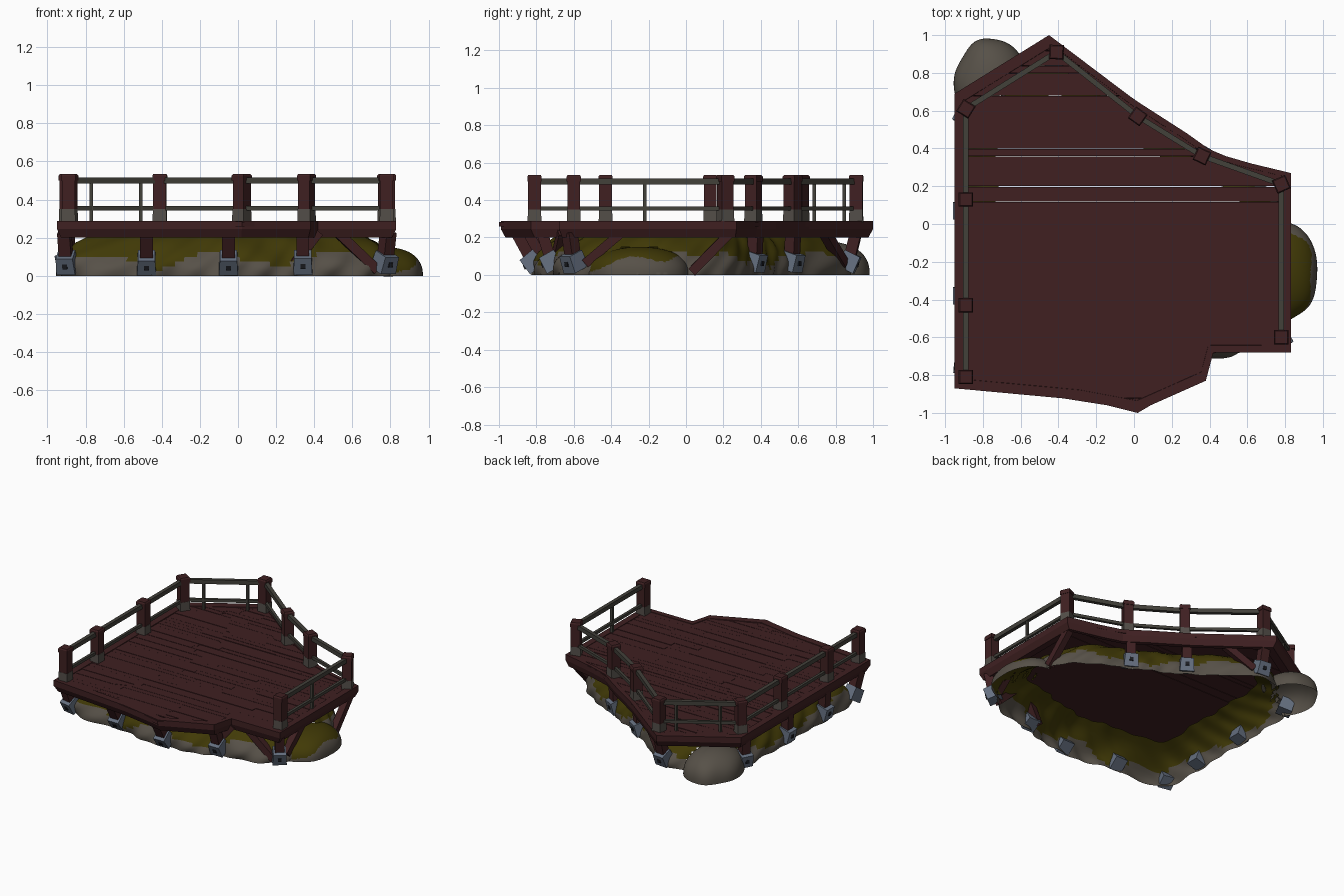
import bpy, bmesh, math, random
from mathutils import Vector

if "Cube" in bpy.data.objects:
    bpy.data.objects.remove(bpy.data.objects["Cube"])
random.seed(4)

def mat(name, col):
    m = bpy.data.materials.new(name)
    m.diffuse_color = (*col, 1)
    m.use_nodes = True
    m.node_tree.nodes["Principled BSDF"].inputs["Base Color"].default_value = m.diffuse_color
    return m

WOOD = mat("red_brown_wood", (0.050, 0.0145, 0.0155))
RAIL = mat("grey_rail", (0.055, 0.052, 0.042))
BASE = mat("post_base_grey", (0.085, 0.075, 0.065))
MOSS = mat("olive_moss", (0.053, 0.042, 0.002))
ROCK = mat("rock_grey", (0.095, 0.082, 0.065))
STEEL = mat("blue_grey_block", (0.13, 0.16, 0.215))
DARK = mat("dark_bolt", (0.012, 0.013, 0.017))

def finish(name, bm, *mats):
    bmesh.ops.recalc_face_normals(bm, faces=bm.faces)
    me = bpy.data.meshes.new(name)
    bm.to_mesh(me)
    bm.free()
    for m in mats:
        me.materials.append(m)
    ob = bpy.data.objects.new(name, me)
    bpy.context.collection.objects.link(ob)
    return ob

def hexa(bm, quad0, quad1):
    """Closed six-sided solid between two quads."""
    a = [bm.verts.new(p) for p in quad0]
    b = [bm.verts.new(p) for p in quad1]
    bm.faces.new(a)
    bm.faces.new(b)
    for i in range(4):
        j = (i + 1) % 4
        bm.faces.new((a[i], a[j], b[j], b[i]))

def beam(bm, a, b, w, h, taper=1.0, side=None):
    """Rectangular bar from a to b."""
    a, b = Vector(a), Vector(b)
    d = (b - a).normalized()
    s = Vector(side) if side else d.cross(Vector((0, 0, 1)))
    s = (s - d * s.dot(d)).normalized()
    u = s.cross(d)
    ring = lambda c, k: [c + s * (x * w * k / 2) + u * (y * h * k / 2)
                         for x, y in ((-1, -1), (1, -1), (1, 1), (-1, 1))]
    hexa(bm, ring(a, 1), ring(b, taper))

# Deck outline: both chains run from the front tip to the back tip
left = [(0.02, -0.99), (-0.3, -0.93), (-0.95, -0.87), (-0.95, 0.69), (-0.45, 1.0)]
right = [(0.02, -0.99), (0.38, -0.83), (0.42, -0.68), (0.83, -0.679), (0.83, 0.27),
         (0.58, 0.33), (0.42, 0.38), (0.28, 0.48), (0.0, 0.66), (-0.45, 1.0)]
outline = right + left[-2:0:-1]

def x_at(chain, y):
    y = min(max(y, -0.99), 1.0)
    for (x0, y0), (x1, y1) in zip(chain, chain[1:]):
        if y0 <= y <= y1:
            return x0 + (x1 - x0) * (y - y0) / (y1 - y0)

# Deck planks, running along x with uneven joints and a few cracks
bm = bmesh.new()
for row in range(50):
    y0 = -1 + row * 0.04
    y1 = y0 + 0.04 - random.choice((0, 0, 0, 0, 0.003))
    L0, L1, R0, R1 = x_at(left, y0), x_at(left, y1), x_at(right, y0), x_at(right, y1)
    cuts = [0, random.uniform(0.25, 0.45), random.uniform(0.6, 0.8), 1]
    for t0, t1 in zip(cuts, cuts[1:]):
        z = 0.284 + random.uniform(-0.002, 0.002)
        q = [(L0 + (R0 - L0) * t0, y0), (L0 + (R0 - L0) * t1, y0),
             (L1 + (R1 - L1) * t1, y1), (L1 + (R1 - L1) * t0, y1)]
        hexa(bm, [(x, y, 0.258) for x, y in q], [(x, y, z) for x, y in q])
finish("deck_planks", bm, WOOD)

# Rim beam around the deck, undercut at the bottom
bm = bmesh.new()
def loop(s, z):
    return [bm.verts.new((-0.06 + (x + 0.06) * s, y * s, z)) for x, y in outline]
loops = [loop(1.0, 0.288), loop(1.0, 0.245), loop(0.975, 0.2), loop(0.92, 0.2), loop(0.945, 0.288)]
for A, B in zip(loops, loops[1:] + loops[:1]):
    for i in range(len(A)):
        j = (i + 1) % len(A)
        bm.faces.new((A[i], A[j], B[j], B[i]))
finish("rim_beam", bm, WOOD)

# Railing posts with stone-coloured bases
posts = [(-0.89, -0.81), (-0.89, -0.43), (-0.89, 0.13), (-0.89, 0.61), (-0.41, 0.91),
         (0.02, 0.57), (0.36, 0.36), (0.78, 0.21), (0.78, -0.60)]
wood, base, rails = bmesh.new(), bmesh.new(), bmesh.new()
for i, (x, y) in enumerate(posts):
    nb = [Vector((*posts[k], 0)) for k in (max(i - 1, 0), min(i + 1, len(posts) - 1))]
    side = nb[1] - nb[0]
    at = lambda z: (x, y, z)
    beam(wood, at(0.28), at(0.505), 0.068, 0.068, 1, side)
    beam(wood, at(0.50), at(0.525), 0.076, 0.076, 1, side)
    beam(wood, at(0.525), at(0.535), 0.076, 0.076, 0.85, side)
    beam(base, at(0.28), at(0.35), 0.074, 0.074, 0.95, side)

# Two rails between neighbouring posts, with slim struts on two spans
for (ax, ay), (bx, by) in zip(posts, posts[1:]):
    beam(rails, (ax, ay, 0.5), (bx, by, 0.5), 0.028, 0.032)
    beam(rails, (ax, ay, 0.355), (bx, by, 0.355), 0.02, 0.022)
for x, y in ((-0.77, 0.685), (-0.51, 0.847), (0.78, -0.22)):
    beam(rails, (x, y, 0.285), (x, y, 0.5), 0.018, 0.018, 1, (1, 0, 0))
finish("railing_posts", wood, WOOD)
finish("post_bases", base, BASE)
finish("rails", rails, RAIL)

# Support legs standing on bolted blocks; third value is the outward lean
feet = [(-0.90, -0.73, -0.2, -1, 0.06), (-0.48, -0.76, 0, -1, 0.09), (-0.05, -0.82, 0, -1, 0.09),
        (0.34, -0.72, 0, -1, 0.05), (0.77, -0.60, 0.4, -0.5, 0.03), (0.34, 0.365, 0.5, 0.9, 0.01),
        (0.0, 0.565, 0.5, 0.8, 0.01), (-0.42, 0.87, 0.1, 1, 0.04), (-0.89, 0.57, -0.6, 0.3, 0.01),
        (-0.90, 0.07, -1, 0, 0.01), (-0.90, -0.38, -1, 0, 0.01)]
legs, blocks, bolts = bmesh.new(), bmesh.new(), bmesh.new()
for x, y, ox, oy, lean in feet:
    n = Vector((ox, oy, 0)).normalized()
    foot = Vector((x, y, 0.065))
    top = foot + n * lean + Vector((0, 0, 0.165))
    d = (top - foot).normalized()
    s = d.cross(n).normalized()
    face = s.cross(d)
    face = face if face.dot(n) > 0 else -face
    tilt = (d + n * 0.25).normalized()
    beam(legs, foot, top, 0.066, 0.06, 1, s)
    beam(blocks, foot - tilt * 0.04, foot + tilt * 0.055, 0.1, 0.1, 0.9, s)
    c = foot + face * 0.045
    beam(bolts, c, c + face * 0.009, 0.026, 0.026, 1, s)

# Diagonal braces
for a, b in (((0.78, 0.24, 0.23), (0.79, 0.03, 0.015)), ((0.52, -0.63, 0.23), (0.73, -0.60, 0.03)),
             ((0.78, -0.34, 0.23), (0.78, -0.54, 0.06)), ((0.42, -0.66, 0.23), (0.28, -0.70, 0.05)),
             ((-0.2, 0.74, 0.23), (-0.38, 0.84, 0.06))):
    beam(legs, a, b, 0.05, 0.05)
finish("support_legs", legs, WOOD)
finish("leg_blocks", blocks, STEEL)
finish("block_bolts", bolts, DARK)

def paint(bm, level):
    """Moss above a wavy height, bare rock below."""
    for f in bm.faces:
        c = f.calc_center_median()
        f.smooth = True
        wave = 0.03 * math.sin(c.x * 9 + c.y * 5) + 0.02 * math.sin(c.y * 17 - c.x * 13)
        f.material_index = 0 if c.z > level + wave else 1

# Mossy rock bank: an open ring wall lofted round a smooth path
path = [Vector(p) for p in ((-0.89, -0.72), (-0.48, -0.77), (-0.05, -0.82), (0.34, -0.73), (0.76, -0.58),
        (0.82, -0.22), (0.72, 0.17), (0.36, 0.38), (0.0, 0.57), (-0.41, 0.86),
        (-0.74, 0.76), (-0.89, 0.55), (-0.91, 0.05), (-0.91, -0.38))]
boulders = (("back_boulder", (-0.755, 0.74), (0.195, 0.245, 0.18), 0.25),
            ("side_boulder", (0.775, -0.25), (0.2, 0.27, 0.15), 0.06))
n, sub = len(path), 20
section = [(1.0, 0), (1.005, 0.025), (1.0, 0.05), (0.99, 0.075), (0.97, 0.1), (0.95, 0.125),
           (0.92, 0.15), (0.89, 0.175), (0.84, 0.2), (0.78, 0.225)]
bm = bmesh.new()
rings = [[] for _ in section]
for i in range(n):
    p0, p1, p2, p3 = (path[(i + k) % n] for k in (-1, 0, 1, 2))
    for j in range(sub):
        t = j / sub
        p = 0.5 * (2 * p1 + (p2 - p0) * t + (2 * p0 - 5 * p1 + 4 * p2 - p3) * t * t
                   + (3 * p1 - p0 - 3 * p2 + p3) * t ** 3)
        a = math.atan2(p.y, p.x)
        for r, (s, z) in zip(rings, section):
            k = s + 0.012 * math.sin(a * 13 + z * 20) + 0.01 * math.sin(a * 29 - z * 40)
            r.append(bm.verts.new((-0.1 + (p.x + 0.1) * k, p.y * k, z)))
for A, B in zip(rings, rings[1:]):
    for i in range(len(A)):
        j = (i + 1) % len(A)
        bm.faces.new((A[i], A[j], B[j], B[i]))
paint(bm, 0.085)
centre = Vector((-0.1, 0, 0))
wall = [v.co.copy() for r in rings for v in r]

# The bank is opened where a boulder bulges through it
def swallowed(f):
    c = f.calc_center_median()
    return any(((c.x - b[0]) / r[0]) ** 2 + ((c.y - b[1]) / r[1]) ** 2 + (c.z / r[2]) ** 2.5 < 0.93
               for _, b, r, _ in boulders)
bmesh.ops.delete(bm, geom=[f for f in bm.faces if swallowed(f)], context='FACES')
finish("rock_bank", bm, MOSS, ROCK)

# Boulder shells, kept only outside the bank so the inside stays hollow
for name, c, r, level in boulders:
    bm = bmesh.new()
    bmesh.ops.create_icosphere(bm, subdivisions=5, radius=1)
    bmesh.ops.bisect_plane(bm, geom=bm.verts[:] + bm.edges[:] + bm.faces[:], plane_co=(0, 0, 0),
                           plane_no=(0, 0, -1), clear_outer=True)
    for v in bm.verts:
        k = 1 + 0.025 * math.sin(v.co.x * 5 + v.co.y * 4)
        x, y, z = v.co
        v.co = (c[0] + x * r[0] * k, c[1] + y * r[1] * k, max(z, 0) ** 0.8 * r[2])
    inner = []
    for f in bm.faces:
        m = f.calc_center_median()
        w = min(wall, key=lambda q: (q - m).length_squared)
        if (m.xy - centre.xy).length < (w.xy - centre.xy).length - 0.012:
            inner.append(f)
    bmesh.ops.delete(bm, geom=inner, context='FACES')
    paint(bm, level)
    finish(name, bm, MOSS, ROCK)
